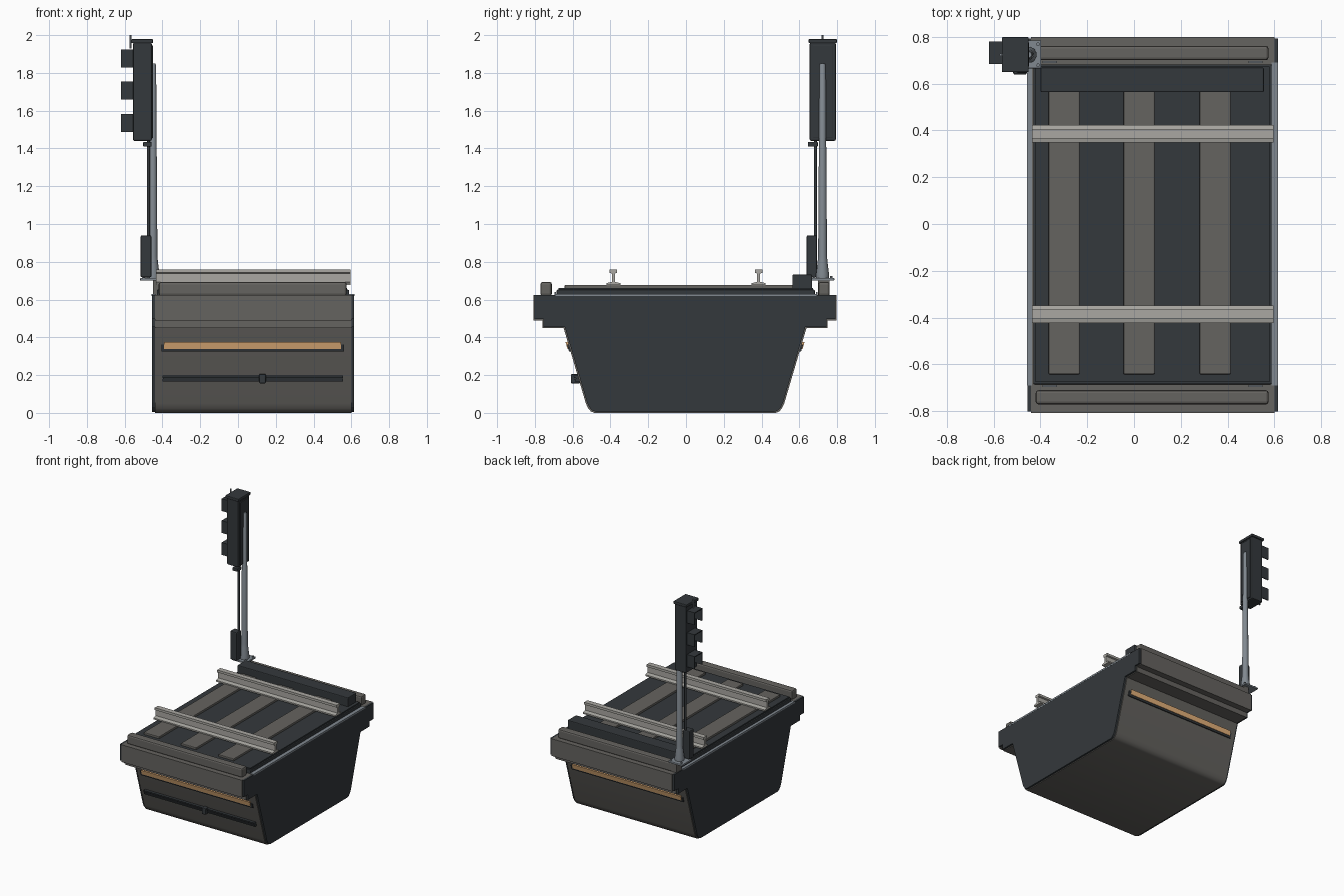
import bpy, bmesh, math
from mathutils import Matrix

if "Cube" in bpy.data.objects:
    bpy.data.objects.remove(bpy.data.objects["Cube"])

def mat(name, r, g, b):
    m = bpy.data.materials.new(name)
    m.diffuse_color = (r, g, b, 1)
    m.use_nodes = True
    m.node_tree.nodes["Principled BSDF"].inputs["Base Color"].default_value = m.diffuse_color
    return m

GREY = mat("warm_grey", 0.13, 0.125, 0.115)
DARK = mat("charcoal", 0.034, 0.04, 0.045)
STEEL = mat("steel", 0.22, 0.25, 0.28)
RAIL = mat("pale_metal", 0.4, 0.39, 0.36)
AMBER = mat("amber_strip", 0.79, 0.45, 0.2)
RED = mat("red_lens", 0.5, 0.03, 0.02)
GREEN = mat("green_lens", 0.03, 0.35, 0.1)

def finish(name, bm, m, bevel=0, smooth=False):
    bmesh.ops.recalc_face_normals(bm, faces=bm.faces[:])
    me = bpy.data.meshes.new(name)
    bm.to_mesh(me)
    bm.free()
    ob = bpy.data.objects.new(name, me)
    bpy.context.collection.objects.link(ob)
    me.materials.append(m)
    if bevel:
        b = ob.modifiers.new("bevel", "BEVEL")
        b.width, b.segments = bevel, 2
    if smooth:
        bpy.ops.object.select_all(action="DESELECT")
        ob.select_set(True)
        bpy.context.view_layer.objects.active = ob
        bpy.ops.object.shade_smooth_by_angle(angle=math.radians(35))
    return ob

def prism(name, pts, x0, x1, m, bevel=0, smooth=False):
    """Extrude a (y, z) profile along x."""
    bm = bmesh.new()
    f = bm.faces.new([bm.verts.new((x0, y, z)) for y, z in pts])
    r = bmesh.ops.extrude_face_region(bm, geom=[f])
    vs = [v for v in r["geom"] if isinstance(v, bmesh.types.BMVert)]
    bmesh.ops.translate(bm, verts=vs, vec=(x1 - x0, 0, 0))
    return finish(name, bm, m, bevel, smooth)

def box(name, x0, x1, y0, y1, z0, z1, m, bevel=0):
    return prism(name, [(y0, z0), (y1, z0), (y1, z1), (y0, z1)], x0, x1, m, bevel)

def lathe(name, x, y, rz, m, n=20, axis="Z"):
    """Turn a list of (radius, height) pairs about an axis through x, y."""
    bm = bmesh.new()
    rings = [[bm.verts.new((r * math.cos(2 * math.pi * i / n), r * math.sin(2 * math.pi * i / n), z))
              for i in range(n)] for r, z in rz]
    for a, b in zip(rings, rings[1:]):
        for i in range(n):
            bm.faces.new((a[i], a[(i + 1) % n], b[(i + 1) % n], b[i]))
    bm.faces.new(rings[0])
    bm.faces.new(rings[-1])
    ob = finish(name, bm, m, smooth=True)
    ob.location = (x, y, 0)
    return ob

CY = -0.005  # centre line of the tub

def wall(z, out=0):
    """Half depth of the slanted wall at height z."""
    return 0.525 + (z - 0.05) * 0.295 + out

# tub and its two end plates share one stepped profile
def tub_profile(d):
    half = [(0.479 - d, d), (0.498 - d, 0.007 + d), (0.513 - d, 0.024 + d), (0.525 - d, 0.05 + d),
            (0.643 - d, 0.45 + d), (0.755 - d, 0.45 + d), (0.755 - d, 0.49 + d),
            (0.803 - d, 0.49 + d), (0.803 - d, 0.624)]
    return [(CY + y, z) for y, z in half] + [(CY - y, z) for y, z in reversed(half)]

prism("tub", tub_profile(0), -0.44, 0.60, GREY, smooth=True)
for side, x0, x1 in (("left", -0.455, -0.44), ("right", 0.60, 0.615)):
    prism(side + "_end_plate", tub_profile(0.006), x0, x1, DARK)
box("left_edge_trim", -0.457, -0.435, -0.69, 0.69, 0.618, 0.63, STEEL)
box("right_edge_trim", 0.588, 0.616, -0.69, 0.69, 0.618, 0.63, STEEL)

# lipped rails along front and back, with small steel tabs beside them
for side, s in (("front", -1), ("back", 1)):
    a, b = sorted((CY + s * 0.705, CY + s * 0.766))
    box(side + "_lip_rail", -0.42, 0.575, a, b, 0.62, 0.693, GREY, 0.012)
    for x in (-0.39, 0.49):
        box(side + "_tab", x, x + 0.06, s * 0.692 - 0.005, s * 0.692 + 0.005, 0.62, 0.64, STEEL)

# deck
box("deck_base", -0.43, 0.588, -0.685, 0.682, 0.62, 0.652, DARK, 0.005)
box("deck_top", -0.42, 0.578, -0.675, 0.672, 0.65, 0.662, DARK)
for x in (-0.365, -0.045, 0.28):
    box("deck_slat", x, x + 0.133, -0.642, 0.60, 0.655, 0.678, GREY, 0.005)
box("deck_rear_box", -0.40, 0.555, 0.563, 0.668, 0.655, 0.732, DARK, 0.006)

# two I-beam rails across the deck
for c in (-0.385, 0.385):
    half = [(0.037, 0.676), (0.037, 0.687), (0.008, 0.694), (0.008, 0.738),
            (0.02, 0.742), (0.02, 0.76)]
    prism("cross_rail", [(c + y, z) for y, z in half] + [(c - y, z) for y, z in reversed(half)],
          -0.435, 0.595, RAIL)

# glowing strips on the slanted walls
def wall_strip(name, s, z0, z1, out, x0, x1, m):
    prism(name, [(CY + s * wall(z, o), z) for z, o in ((z0, -.01), (z0, out), (z1, out), (z1, -.01))],
          x0, x1, m)

for side, s in (("front", -1), ("back", 1)):
    wall_strip(side + "_strip_holder", s, 0.325, 0.362, 0.008, -0.405, 0.562, DARK)
    wall_strip(side + "_light_strip", s, 0.338, 0.374, 0.012, -0.392, 0.546, AMBER)

# twin bar with centre latch on the front
for z in (0.165, 0.185):
    wall_strip("front_bar", -1, z, z + 0.014, 0.022, -0.40, 0.556, DARK)
wall_strip("front_bar_core", -1, 0.168, 0.196, 0.014, -0.398, 0.554, DARK)
box("front_latch", 0.112, 0.147, -0.61, -0.56, 0.156, 0.206, DARK, 0.006)

# mast on its bolted foot plate
MX, MY = -0.45, 0.723
box("mast_foot", -0.518, -0.397, 0.665, 0.785, 0.70, 0.714, STEEL, 0.003)
box("mast_foot_support", -0.45, -0.405, 0.70, 0.76, 0.62, 0.70, GREY)
for dx in (-0.048, 0.04):
    for dy in (-0.045, 0.045):
        lathe("foot_bolt", MX + dx, MY + dy, [(0.008, 0.712), (0.008, 0.724)], STEEL, 6)
lathe("mast", MX, MY, [(0.034, 0.714), (0.034, 0.735), (0.026, 0.80), (0.0235, 0.83),
                       (0.0165, 1.84), (0.012, 1.85)], STEEL)

# control box and conduit
box("control_box", -0.516, -0.458, 0.638, 0.694, 0.718, 0.94, DARK, 0.008)
lathe("conduit", -0.474, 0.685, [(0.008, 0.93), (0.008, 1.44)], DARK, 12)
box("conduit_clamp", -0.502, -0.458, 0.646, 0.698, 1.41, 1.435, DARK, 0.004)

# signal head
box("signal_head", -0.556, -0.456, 0.655, 0.793, 1.44, 1.96, DARK, 0.008)
box("signal_back_rib", -0.46, -0.449, 0.672, 0.776, 1.455, 1.945, DARK, 0.003)
box("signal_cap", -0.565, -0.45, 0.649, 0.799, 1.957, 1.979, DARK, 0.005)
lathe("antenna", -0.569, MY, [(0.006, 1.93), (0.006, 2.0)], STEEL, 10)

# hooded lenses facing left
for z, m, colour in ((1.877, RED, "red"), (1.706, AMBER, "amber"), (1.535, GREEN, "green")):
    o, t, yc = 0.048, 0.007, 0.732
    outer = [(yc - o, z - o), (yc - o, z + o), (yc + o, z + o), (yc + o, z - o)]
    i = o - t
    inner = [(yc + i, z - o), (yc + i, z + i), (yc - i, z + i), (yc - i, z - o)]
    prism(colour + "_hood", outer + inner, -0.62, -0.55, DARK)
    bm = bmesh.new()
    bmesh.ops.create_cone(bm, cap_ends=True, segments=24, radius1=0.038, radius2=0.03, depth=0.014,
                          matrix=Matrix.Translation((-0.56, yc, z - 0.004)) @ Matrix.Rotation(-math.pi / 2, 4, "Y"))
    finish(colour + "_lens", bm, m, smooth=True)
